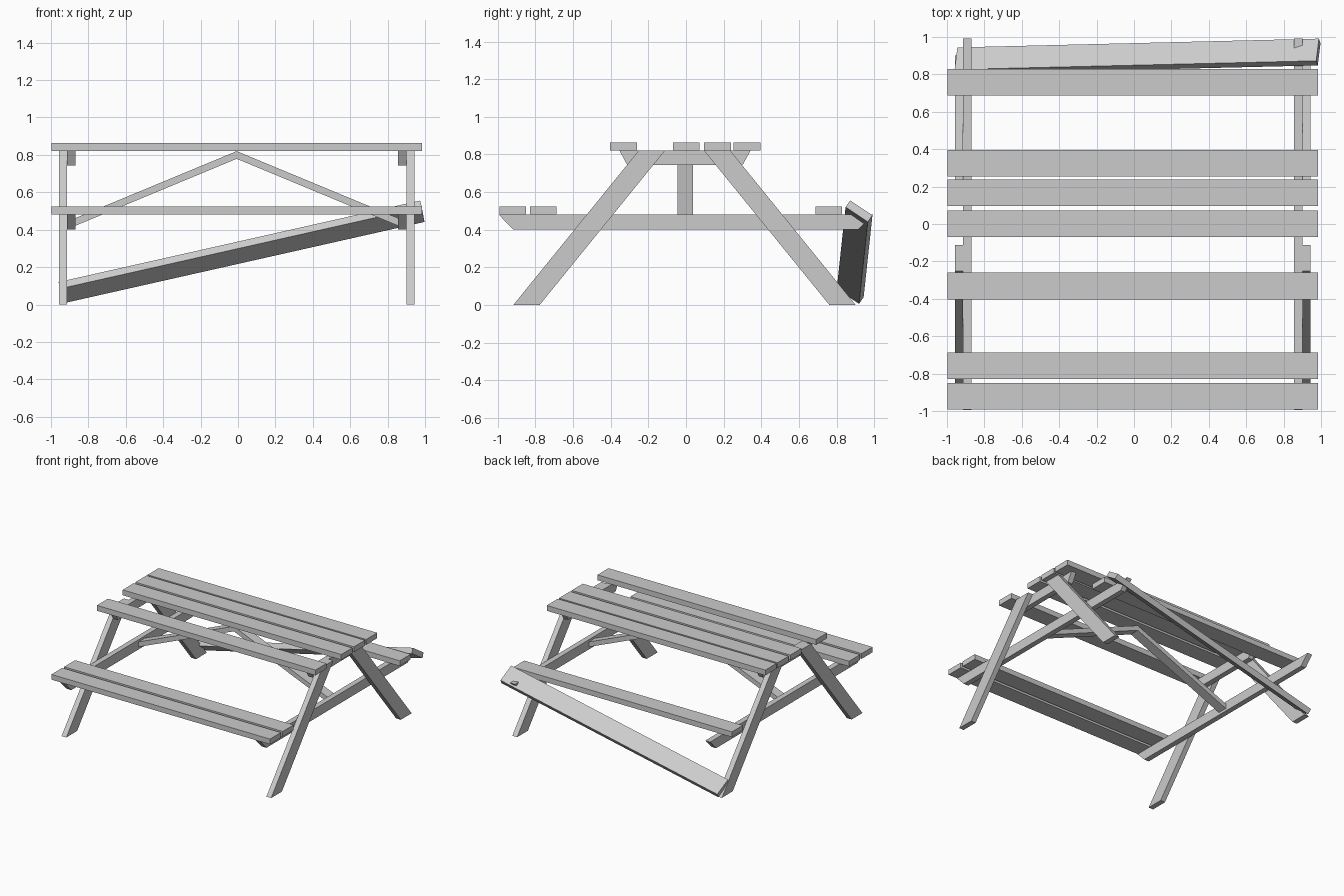
import bpy
from mathutils import Vector, Matrix

if "Cube" in bpy.data.objects:
    bpy.data.objects.remove(bpy.data.objects["Cube"])


def add_mesh(name, verts, faces):
    me = bpy.data.meshes.new(name)
    me.from_pydata(verts, [], faces)
    me.update()
    ob = bpy.data.objects.new(name, me)
    bpy.context.collection.objects.link(ob)
    return ob


def prism(name, profile, axis, lo, hi):
    """Extrude a 2D profile along x (profile in y,z) or along y (profile in x,z)."""
    def place(p, d):
        return (d, p[0], p[1]) if axis == 'x' else (p[0], d, p[1])
    n = len(profile)
    verts = [place(p, lo) for p in profile] + [place(p, hi) for p in profile]
    faces = [tuple(reversed(range(n))), tuple(range(n, 2 * n))]
    faces += [(i, (i + 1) % n, n + (i + 1) % n, n + i) for i in range(n)]
    # profiles are counter-clockwise; the x,z plane has the opposite handedness
    if axis == 'y':
        faces = [tuple(reversed(f)) for f in faces]
    return add_mesh(name, verts, faces)


def plank(name, y0, y1, z0, z1):
    return prism(name, [(y0, z0), (y1, z0), (y1, z1), (y0, z1)], 'x', -0.997, 0.985)


# Tabletop boards
for y0 in (-0.403, -0.07, 0.095, 0.253):
    plank("tabletop_board", y0, y0 + 0.143, 0.82, 0.864)

# Seat boards still in place
for y0 in (-0.992, -0.828, 0.688):
    plank("seat_board", y0, y0 + 0.141, 0.48, 0.523)

# End frames: splayed legs outside, cross beams inside
for leg_x, beam_x in (((-0.957, -0.914), (-0.914, -0.87)),
                      ((0.9, 0.943), (0.856, 0.9))):
    prism("front_leg", [(-0.918, 0), (-0.778, 0), (-0.112, 0.82), (-0.252, 0.82)], 'x', *leg_x)
    prism("back_leg", [(0.762, 0), (0.902, 0), (0.236, 0.82), (0.096, 0.82)], 'x', *leg_x)
    prism("seat_beam", [(-0.917, 0.4), (0.915, 0.4), (0.993, 0.48), (-0.995, 0.48)], 'x', *beam_x)
    prism("tabletop_beam", [(-0.312, 0.743), (0.3, 0.743), (0.343, 0.82), (-0.353, 0.82)], 'x', *beam_x)

# Diagonal braces meeting under the tabletop
prism("left_brace", [(-0.872, 0.42), (-0.007, 0.779), (-0.007, 0.82), (-0.872, 0.461)],
      'y', -0.045, 0.036)
prism("right_brace", [(-0.007, 0.779), (0.858, 0.42), (0.858, 0.461), (-0.007, 0.82)],
      'y', -0.045, 0.036)

# Loose seat board, one end dropped to the ground
along = Vector((1.94, 0.047, 0.437)).normalized()
across = Vector((0.015, 0.12, -0.08))
across = (across - along * across.dot(along)).normalized()
up = along.cross(across)
rot = Matrix((along, across, up)).transposed().to_4x4()
bpy.ops.mesh.primitive_cube_add(size=1)
board = bpy.context.object
board.name = "fallen_seat_board"
board.matrix_world = (Matrix.Translation((0.019, 0.896, 0.281)) @ rot
                      @ Matrix.Diagonal((1.982, 0.143, 0.044, 1)))
